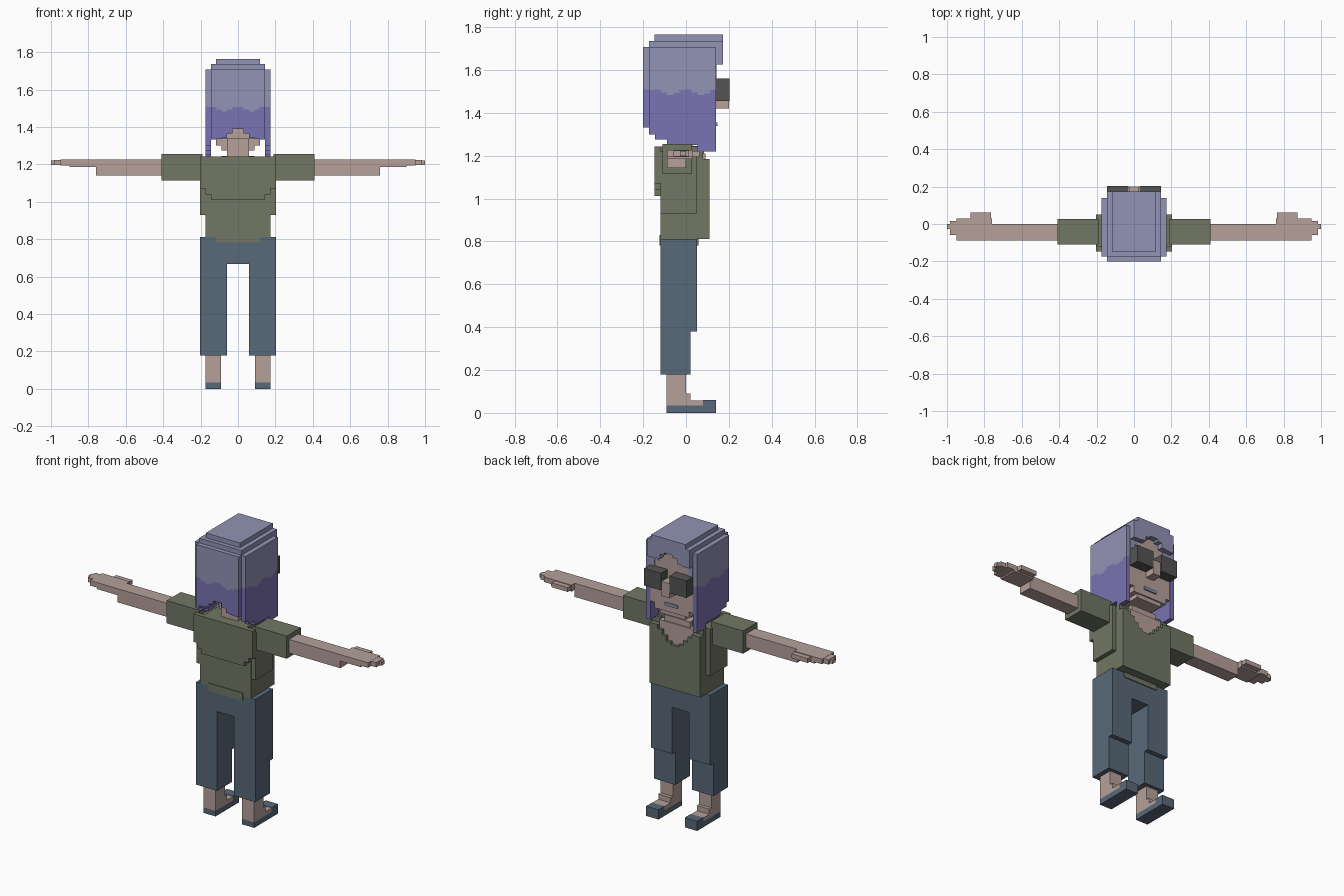
import bpy, bmesh, math
from mathutils import Vector


def material(name, rgb):
    m = bpy.data.materials.new(name)
    lin = [((c / 255 + 0.055) / 1.055) ** 2.4 for c in rgb]
    m.diffuse_color = (*lin, 1)
    return m


SKIN = material("skin", (182, 161, 154))
LAV = material("hair_lavender", (146, 147, 181))
PURPLE = material("hair_purple", (122, 115, 178))
SHIRT = material("olive_shirt", (113, 119, 100))
DENIM = material("denim", (88, 104, 121))
DARK = material("dark_glasses", (84, 84, 84))
V = 0.029  # block size


def blocks(name, mat, boxes, mirror=False):
    """One object from boxes (x0, x1, y0, y1, z0, z1), optionally mirrored in x."""
    bm = bmesh.new()
    if mirror:
        boxes = boxes + [(-b[1], -b[0], *b[2:]) for b in boxes]
    for x0, x1, y0, y1, z0, z1 in boxes:
        vs = bmesh.ops.create_cube(bm, size=1)["verts"]
        for v in vs:
            v.co = Vector((x0 + (x1 - x0) * (v.co.x + 0.5),
                           y0 + (y1 - y0) * (v.co.y + 0.5),
                           z0 + (z1 - z0) * (v.co.z + 0.5)))
    me = bpy.data.meshes.new(name)
    bm.to_mesh(me)
    bm.free()
    me.materials.append(mat)
    ob = bpy.data.objects.new(name, me)
    bpy.context.collection.objects.link(ob)
    return ob


def wave(t):
    """Height of the dyed hair line."""
    return 1.497 + 0.013 * math.cos(t * 44)


# Feet, shoes and ankles
blocks("ankles", SKIN, [
    (0.09, 0.174, -0.09, 0.0, 0.034, 0.18),
    (0.09, 0.174, 0.0, 0.022, 0.034, 0.09),
    (0.09, 0.174, 0.022, 0.08, 0.034, 0.058)], True)
blocks("shoes", DENIM, [
    (0.09, 0.174, -0.09, 0.14, 0.0, 0.034),
    (0.09, 0.174, 0.08, 0.14, 0.034, 0.06)], True)

# Trousers
blocks("trouser_legs", DENIM, [
    (0.058, 0.202, -0.12, 0.052, 0.38, 0.667),
    (0.058, 0.202, -0.12, 0.022, 0.178, 0.38)], True)
blocks("trouser_hips", DENIM, [(-0.202, 0.202, -0.12, 0.052, 0.667, 0.812)])

# Shirt body, with a shallow neckline cut in steps at the front
blocks("shirt_body", SHIRT, [
    (-0.202, 0.202, -0.118, 0.052, 0.93, 1.22),
    (-0.174, 0.174, -0.12, 0.08, 0.812, 1.19),
    (-0.145, 0.145, -0.118, 0.06, 1.19, 1.243),
    (-0.117, 0.117, -0.124, 0.058, 0.782, 0.83)])
blocks("shirt_back", SHIRT, [
    (-0.202, 0.202, -0.147, -0.118, 1.07, 1.243),
    (-0.174, 0.174, -0.147, -0.118, 1.04, 1.07),
    (-0.145, 0.145, -0.147, -0.118, 1.012, 1.04)])
neck = [(0, 1.085), (1, 1.10), (2, 1.13), (3, 1.16), (4, 1.185), (5, 1.185)]
blocks("shirt_front", SHIRT,
       [(i * V, (i + 1) * V, 0.08, 0.11, 0.812, z) for i, z in neck], True)
blocks("shirt_collar", SHIRT, [(0.117, 0.174, 0.04, 0.08, 1.19, 1.22)], True)
blocks("chest", SKIN, [
    (-0.117, 0.117, 0.0, 0.092, 1.08, 1.21),
    (-0.087, 0.087, 0.0, 0.085, 1.21, 1.246)])

# Sleeves, arms and hands
blocks("sleeves", SHIRT, [(0.19, 0.41, -0.11, 0.028, 1.115, 1.255)], True)
blocks("arms", SKIN, [(0.40, 0.76, -0.088, 0.0, 1.142, 1.226)], True)
blocks("hands", SKIN, [
    (0.76, 0.90, -0.088, 0.03, 1.186, 1.226),
    (0.90, 0.95, -0.088, 0.03, 1.195, 1.226),
    (0.95, 0.985, -0.058, 0.015, 1.196, 1.225),
    (0.985, 1.0, -0.028, 0.0, 1.198, 1.222),
    (0.765, 0.875, 0.03, 0.062, 1.195, 1.222)], True)

# Neck and head
blocks("neck", SKIN, [(-0.058, 0.058, -0.085, 0.03, 1.2, 1.34)])
blocks("head", SKIN, [
    (-0.145, 0.145, -0.172, 0.138, 1.39, 1.70),
    (-0.145, 0.145, -0.11, 0.138, 1.335, 1.39),
    (-0.117, 0.117, -0.06, 0.138, 1.30, 1.335),
    (-0.087, 0.087, -0.06, 0.13, 1.275, 1.30)])
blocks("nose", SKIN, [(-0.027, 0.027, 0.138, 0.2, 1.42, 1.51)])
blocks("mouth", LAV, [(-0.043, 0.043, 0.138, 0.146, 1.338, 1.356)])
blocks("glasses", DARK, [(0.029, 0.145, 0.138, 0.203, 1.455, 1.56)], True)

# Hair sides and back, in columns so the hem and dye line are stepped
upper, lower = [], []
hem = [1.30, 1.275, 1.275, 1.25, 1.25, 1.25, 1.25, 1.25, 1.22, 1.22, 1.22]
step = (0.14 + 0.173) / len(hem)
for i, z in enumerate(hem):
    y = -0.173 + i * step
    for x0, x1 in ((0.145, 0.174), (-0.174, -0.145)):
        w = wave(y + step / 2)
        upper.append((x0, x1, y, y + step, w, 1.707))
        lower.append((x0, x1, y, y + step, z, w))
back_hem = [1.39, 1.365, 1.34, 1.335, 1.333]
for i, z in enumerate(back_hem):
    for x0 in (i * V, -(i + 1) * V):
        w = wave(x0 + V / 2)
        upper.append((x0, x0 + V, -0.201, -0.172, w, 1.707))
        lower.append((x0, x0 + V, -0.201, -0.172, z, w))
# Stepped crown
upper += [
    (-0.145, 0.145, -0.173, 0.173, 1.69, 1.736),
    (-0.117, 0.117, -0.147, 0.173, 1.736, 1.765)]
# Arched fringe over the face
fringe = [1.675, 1.66, 1.63, 1.60, 1.55]
for i, z in enumerate(fringe):
    for x0 in (i * V, -(i + 1) * V):
        upper.append((x0, x0 + V, 0.11, 0.143, z, 1.70))
        upper.append((x0, x0 + V, 0.14, 0.173, max(z, 1.625), 1.70))
blocks("hair_upper", LAV, upper)
blocks("hair_lower", PURPLE, lower)
